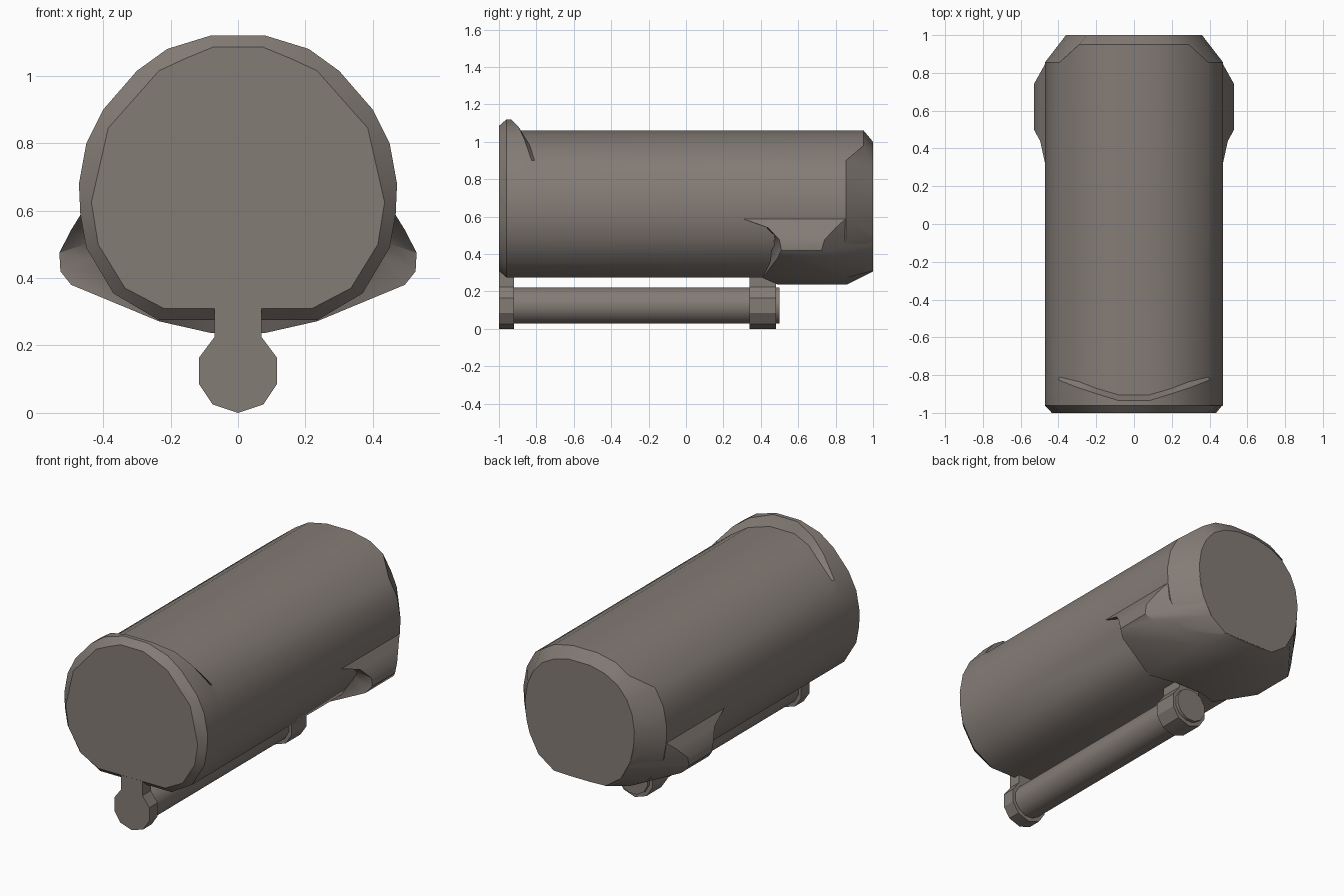
import bpy, bmesh, math

if "Cube" in bpy.data.objects:
    bpy.data.objects.remove(bpy.data.objects["Cube"])

metal = bpy.data.materials.new("warm grey metal")
metal.diffuse_color = (0.23, 0.2, 0.18, 1)
metal.use_nodes = True
metal.node_tree.nodes["Principled BSDF"].inputs["Base Color"].default_value = metal.diffuse_color


def finish(name, bm, angle=32):
    bmesh.ops.recalc_face_normals(bm, faces=bm.faces)
    me = bpy.data.meshes.new(name)
    bm.to_mesh(me)
    bm.free()
    me.materials.append(metal)
    ob = bpy.data.objects.new(name, me)
    bpy.context.collection.objects.link(ob)
    bpy.ops.object.select_all(action='DESELECT')
    ob.select_set(True)
    bpy.context.view_layer.objects.active = ob
    bpy.ops.object.shade_smooth_by_angle(angle=math.radians(angle))
    return ob


def loft(name, rows, closed, angle=32):
    """Each row is a right-hand half section (x, y, z), mirrored to the left."""
    bm = bmesh.new()
    rings = []
    for row in rows:
        full = row + [(-x, y, z) for x, y, z in reversed(row)]
        rings.append([bm.verts.new(p) for p in full])
    n = len(rings[0])
    for a, b in zip(rings, rings[1:]):
        for i in range(n if closed else n - 1):
            j = (i + 1) % n
            bm.faces.new((a[i], a[j], b[j], b[i]))
    bm.faces.new(rings[0])
    bm.faces.new(rings[-1])
    return finish(name, bm, angle)


def at(profile, ys):
    if not isinstance(ys, list):
        ys = [ys] * len(profile)
    return [(x, y, z) for (x, z), y in zip(profile, ys)]


# main casing: front rim, raised top lip, barrel and tapered rear
side = [(.395, .9), (.45, .8), (.472, .68), (.468, .59), (.45, .49),
        (.37, .355), (.235, .275)]
base = [(.08, 1.06), (.2, 1.035), (.29, .98)] + side
lip = [(.08, 1.12), (.21, 1.08), (.3, 1.015)] + [(.4, .9)] + side[1:]
front = [(.075, 1.085), (.16, 1.05), (.235, 1.015), (.31, .93), (.385, .845),
         (.41, .735), (.435, .625), (.415, .5), (.335, .37), (.22, .31)]
back = [(.07, 1.0), (.17, .975), (.25, .93), (.31, .86), (.345, .78),
        (.36, .68), (.355, .6), (.33, .49), (.27, .38), (.17, .31)]
loft("barrel_casing", [
    at(front, -1), at(lip, -.96),
    at(lip, [-.935, -.895, -.865, -.825] + [-.82] * 6),
    at(base, [-.905, -.87, -.835, -.81] + [-.8] * 6),
    at(base, [.95] * 3 + [.855] * 7), at(back, 1)], True)

# bulged collar wrapping the lower rear of the casing
bulge = [(.466, .59), (.497, .54), (.53, .475), (.527, .42), (.495, .38),
         (.235, .272), (.08, .237)]
y_front = [.30, .44, .5, .51, .49, .41, .49]
y_back = [.855, .8, .74, .725, .755, .855, .86]
inner = [(x * .84, .65 + (z - .65) * .84) for x, z in bulge]
tail = [(.357, .61), (.35, .56), (.334, .5), (.31, .45), (.275, .385),
        (.17, .31), (.07, .306)]
loft("lower_rear_collar", [
    at(inner, [y - .03 for y in y_front]), at(bulge, y_front),
    at(bulge, y_back), at(tail, .999)], False)

# clamps that hang the rod below the casing
clamp = [(.07, .31), (.07, .225), (.115, .165), (.115, .085), (.075, .025), (.001, 0)]
for name, y0, y1 in (("front_clamp", -.999, -.92), ("rear_clamp", .34, .48)):
    loft(name, [at(clamp, y0), at(clamp, y1)], True)

# rod
rod = [(.1 * math.sin(math.radians(a)), .125 + .1 * math.cos(math.radians(a)))
       for a in range(15, 180, 30)]
loft("hanging_rod", [at(rod, -.97), at(rod, .5)], True, 40)
